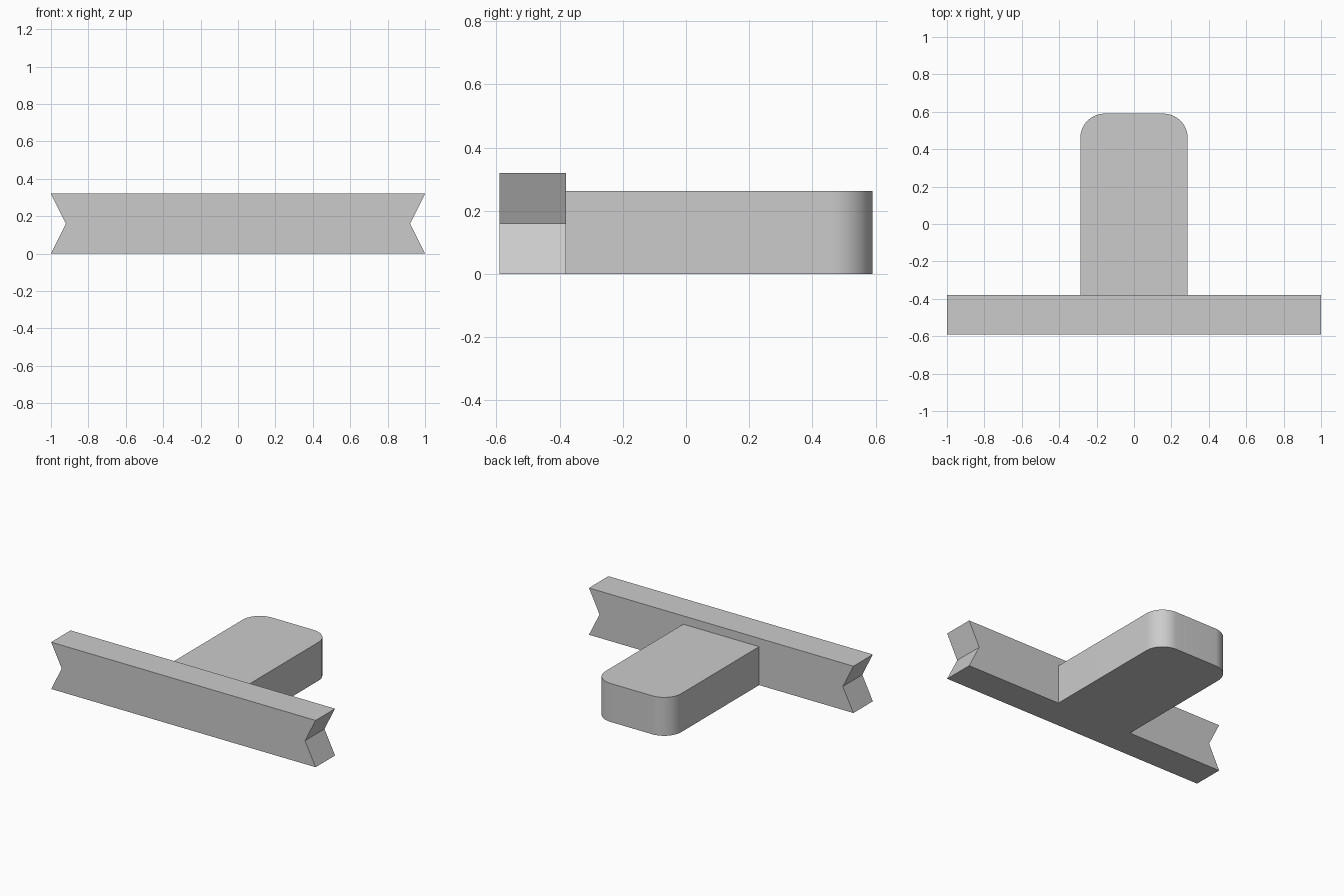
import bpy
import bmesh
from math import radians, sin, cos
from mathutils import Vector

cube = bpy.data.objects.get("Cube")
if cube:
    bpy.data.objects.remove(cube, do_unlink=True)

grey = bpy.data.materials.new("light grey")
grey.use_nodes = True
colour = (0.6, 0.6, 0.6, 1)
grey.diffuse_color = colour
grey.node_tree.nodes["Principled BSDF"].inputs["Base Color"].default_value = colour


def extrude_profile(name, points, direction):
    """Solid made by sweeping a flat outline along a direction."""
    bm = bmesh.new()
    face = bm.faces.new([bm.verts.new(p) for p in points])
    swept = bmesh.ops.extrude_face_region(bm, geom=[face], use_keep_orig=True)
    moved = [v for v in swept["geom"] if isinstance(v, bmesh.types.BMVert)]
    bmesh.ops.translate(bm, verts=moved, vec=Vector(direction))
    bmesh.ops.recalc_face_normals(bm, faces=bm.faces)
    mesh = bpy.data.meshes.new(name)
    bm.to_mesh(mesh)
    bm.free()
    mesh.materials.append(grey)
    obj = bpy.data.objects.new(name, mesh)
    bpy.context.collection.objects.link(obj)
    return obj


# Cross bar with a V notch in each end
FRONT, JOINT, BACK = -0.59, -0.38, 0.59
HEIGHT, NOTCH = 0.32, 0.92
half = [(1, 0), (NOTCH, HEIGHT / 2), (1, HEIGHT)]
outline = half + [(-x, z) for x, z in reversed(half)]
extrude_profile("cross_bar", [(x, FRONT, z) for x, z in outline],
                (0, JOINT - FRONT, 0))

# Stem with rounded back corners
WIDTH, STEM_HEIGHT, RADIUS, STEPS = 0.287, 0.263, 0.13, 16
corner = []
for i in range(STEPS + 1):
    a = radians(90 * i / STEPS)
    corner.append((WIDTH - RADIUS + RADIUS * cos(a), BACK - RADIUS + RADIUS * sin(a)))
half = [(WIDTH, JOINT)] + corner
outline = half + [(-x, y) for x, y in reversed(half)]
stem = extrude_profile("stem", [(x, y, 0) for x, y in outline], (0, 0, STEM_HEIGHT))

bpy.ops.object.select_all(action="DESELECT")
stem.select_set(True)
bpy.context.view_layer.objects.active = stem
bpy.ops.object.shade_smooth_by_angle(angle=radians(30))
